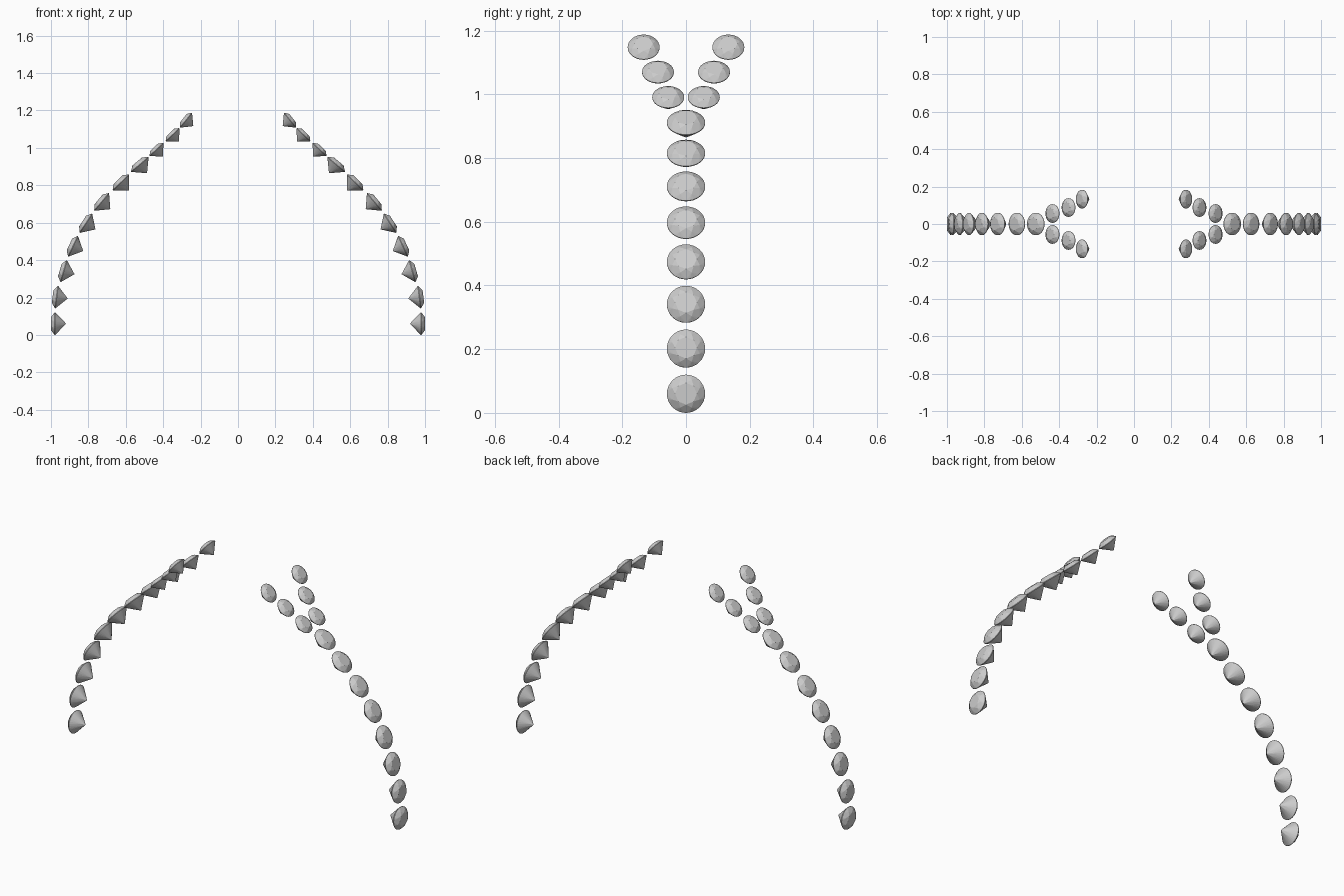
import bpy, bmesh
from math import cos, sin, pi, radians

if "Cube" in bpy.data.objects:
    bpy.data.objects.remove(bpy.data.objects["Cube"])

# Round brilliant gem of unit girdle radius, table facing +z
CROWN, GIRDLE, PAVILION, TABLE = 0.33, 0.025, 0.98, 0.57


def ring(bm, n, r, z, offset=0.0):
    for i in range(n):
        a = 2 * pi * i / n + offset
        bm.verts.new((r * cos(a), r * sin(a), z))


def gem_mesh():
    bm = bmesh.new()
    half = pi / 8
    ring(bm, 8, TABLE, GIRDLE + CROWN)                        # table
    mid = 0.78
    ring(bm, 8, mid, GIRDLE + CROWN * (1 - mid * cos(half)) / (1 - TABLE), half)  # star tips
    ring(bm, 32, 1.0, GIRDLE)                                 # girdle band
    ring(bm, 32, 1.0, -GIRDLE)
    low = 0.22
    ring(bm, 8, low, -GIRDLE - PAVILION * (1 - low * cos(half)), half)  # lower halves
    bm.verts.new((0, 0, -GIRDLE - PAVILION))                  # culet
    bmesh.ops.convex_hull(bm, input=bm.verts[:])
    bmesh.ops.dissolve_limit(bm, angle_limit=radians(0.5), verts=bm.verts[:], edges=bm.edges[:])
    bmesh.ops.recalc_face_normals(bm, faces=bm.faces[:])
    me = bpy.data.meshes.new("brilliant_gem")
    bm.to_mesh(me)
    bm.free()
    return me


mesh = gem_mesh()


def place(name, side, x, y, z, tilt, radius):
    ob = bpy.data.objects.new(name, mesh)
    ob.location = (side * x, y, z)
    ob.rotation_euler = (0, side * radians(90 - tilt), 0)
    ob.scale = (radius,) * 3
    bpy.context.collection.objects.link(ob)


# x, z, upward tilt of each stone along the band
shank = [(0.979, 0.06, 0), (0.970, 0.202, 7), (0.932, 0.341, 16), (0.882, 0.474, 25),
         (0.813, 0.597, 33), (0.729, 0.711, 40), (0.626, 0.815, 46), (0.525, 0.911, 50)]
# x, y, z, tilt of the smaller stones on the split ends
split = [(0.436, 0.056, 0.991, 47), (0.350, 0.088, 1.070, 46), (0.278, 0.133, 1.148, 39)]

for side, label in ((1, "right"), (-1, "left")):
    for i, (x, z, t) in enumerate(shank, 1):
        place(f"{label}_band_gem_{i}", side, x, 0, z, t, 0.06)
    for i, (x, y, z, t) in enumerate(split, 1):
        for s, end in ((1, "back"), (-1, "front")):
            place(f"{label}_{end}_split_gem_{i}", side, x, s * y, z, t, 0.05)
